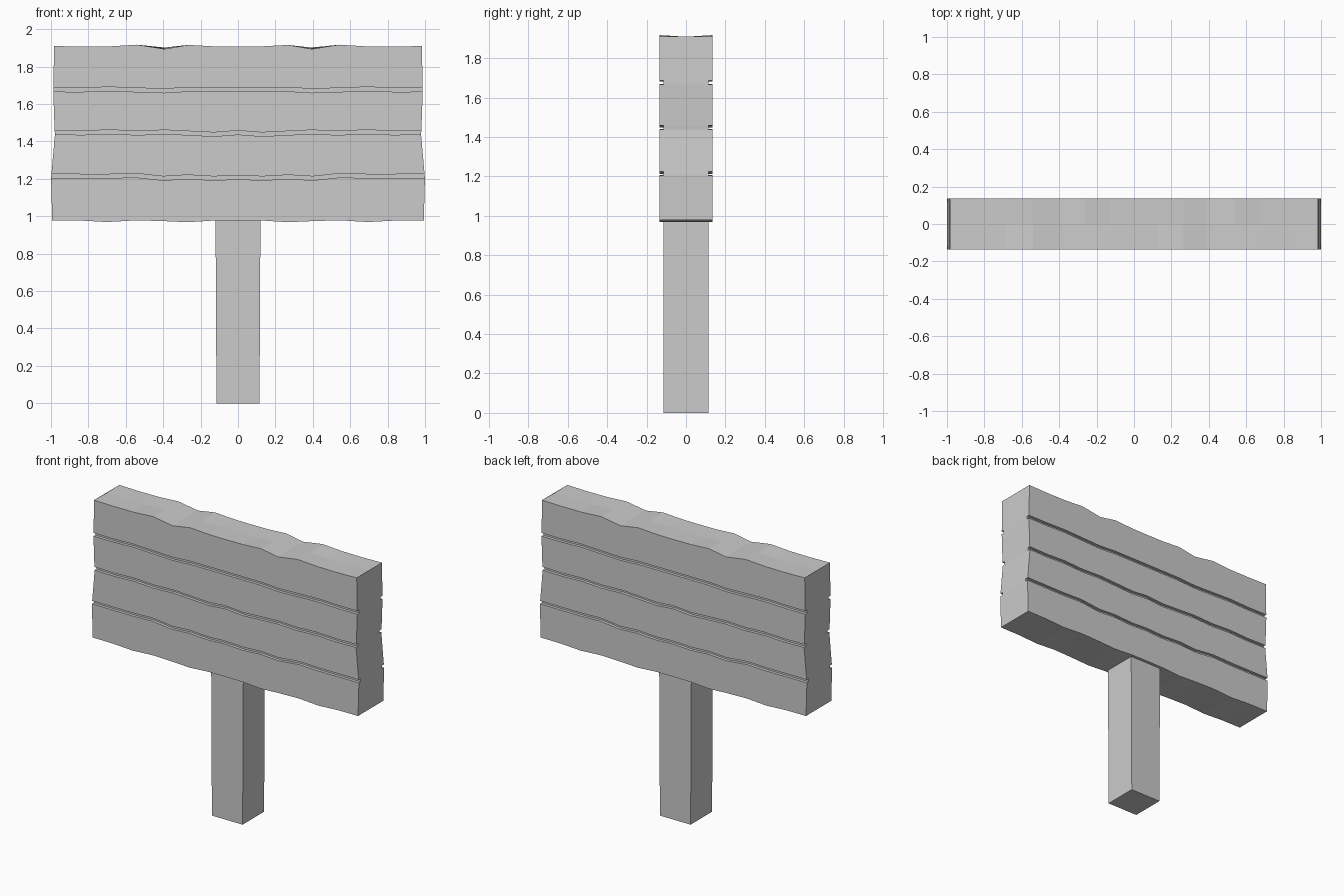
import bpy, bmesh

if "Cube" in bpy.data.objects:
    bpy.data.objects.remove(bpy.data.objects["Cube"])

grey = bpy.data.materials.new("plain_grey")
grey.diffuse_color = (0.6, 0.6, 0.6, 1)
grey.use_nodes = True
grey.node_tree.nodes["Principled BSDF"].inputs["Base Color"].default_value = grey.diffuse_color


def make_object(name, bm):
    bmesh.ops.recalc_face_normals(bm, faces=bm.faces)
    mesh = bpy.data.meshes.new(name)
    bm.to_mesh(mesh)
    bm.free()
    mesh.materials.append(grey)
    obj = bpy.data.objects.new(name, mesh)
    bpy.context.collection.objects.link(obj)
    return obj


def lerp(points, t):
    """Piecewise linear curve through sorted (t, value) points."""
    if t <= points[0][0]:
        return points[0][1]
    for (a, va), (b, vb) in zip(points, points[1:]):
        if t <= b:
            return va + (vb - va) * (t - a) / (b - a)
    return points[-1][1]


# Wavy heights along half the board (mirrored left to right)
BOTTOM = [(0, .978), (.13, .977), (.27, .968), (.42, .975), (.55, .978), (.7, .969), (.85, .977), (1, .978)]
GROOVES = [
    [(0, 1.198), (.13, 1.192), (.27, 1.2), (.4, 1.192), (.55, 1.208), (.7, 1.203), (1, 1.204)],
    [(0, 1.437), (.13, 1.427), (.27, 1.434), (.4, 1.44), (.55, 1.434), (.7, 1.441), (.85, 1.435), (1, 1.438)],
    [(0, 1.668), (.27, 1.668), (.4, 1.66), (.7, 1.67), (.85, 1.665), (1, 1.666)],
]
TOP = [(0, 1.907), (.13, 1.908), (.27, 1.916), (.4, 1.894), (.55, 1.917), (.7, 1.908), (.85, 1.907), (1, 1.91)]
# Board half width by height
ENDS = [(.97, .993), (1.2, 1.0), (1.3, .99), (1.43, .978), (1.5, .984), (1.65, .988), (1.92, .983)]
HALF, INNER, GAP = .135, .115, .021


def side(x):
    """Profile points up one face of the board, with grooves cut in."""
    pts = [(HALF, lerp(BOTTOM, x))]
    for g in GROOVES:
        z = lerp(g, x)
        pts += [(HALF, z), (INNER, z), (INNER, z + GAP), (HALF, z + GAP)]
    return pts + [(HALF, lerp(TOP, x))]


# Plank board: lofted profile
bm = bmesh.new()
half = [.13, .27, .4, .55, .7, .85, 1]
loops = []
for s in [-h for h in reversed(half)] + [0] + half:
    x = abs(s)
    up = side(x)
    profile = ([(-y, z) for y, z in up] + [(0, 1.906 + (lerp(TOP, x) - 1.908) * .3)]
               + list(reversed(up)))
    loops.append([bm.verts.new((s * lerp(ENDS, z), y, z)) for y, z in profile])
n = len(loops[0])
for a, b in zip(loops, loops[1:]):
    for i in range(n):
        j = (i + 1) % n
        bm.faces.new((a[i], a[j], b[j], b[i]))
# End grain: quads across the thickness, plus the top sliver
for lp in (loops[0], loops[-1]):
    m = n // 2
    for i in range(m - 1):
        bm.faces.new((lp[i], lp[i + 1], lp[n - 2 - i], lp[n - 1 - i]))
    bm.faces.new((lp[m - 1], lp[m], lp[m + 1]))
make_object("plank_board", bm)

# Post: slightly flared square column
bm = bmesh.new()
bmesh.ops.create_cube(bm, size=1)
for v in bm.verts:
    w = .12 if v.co.z > 0 else .115
    v.co = (w if v.co.x > 0 else -w, .115 if v.co.y > 0 else -.115, .985 if v.co.z > 0 else 0)
make_object("post", bm)
